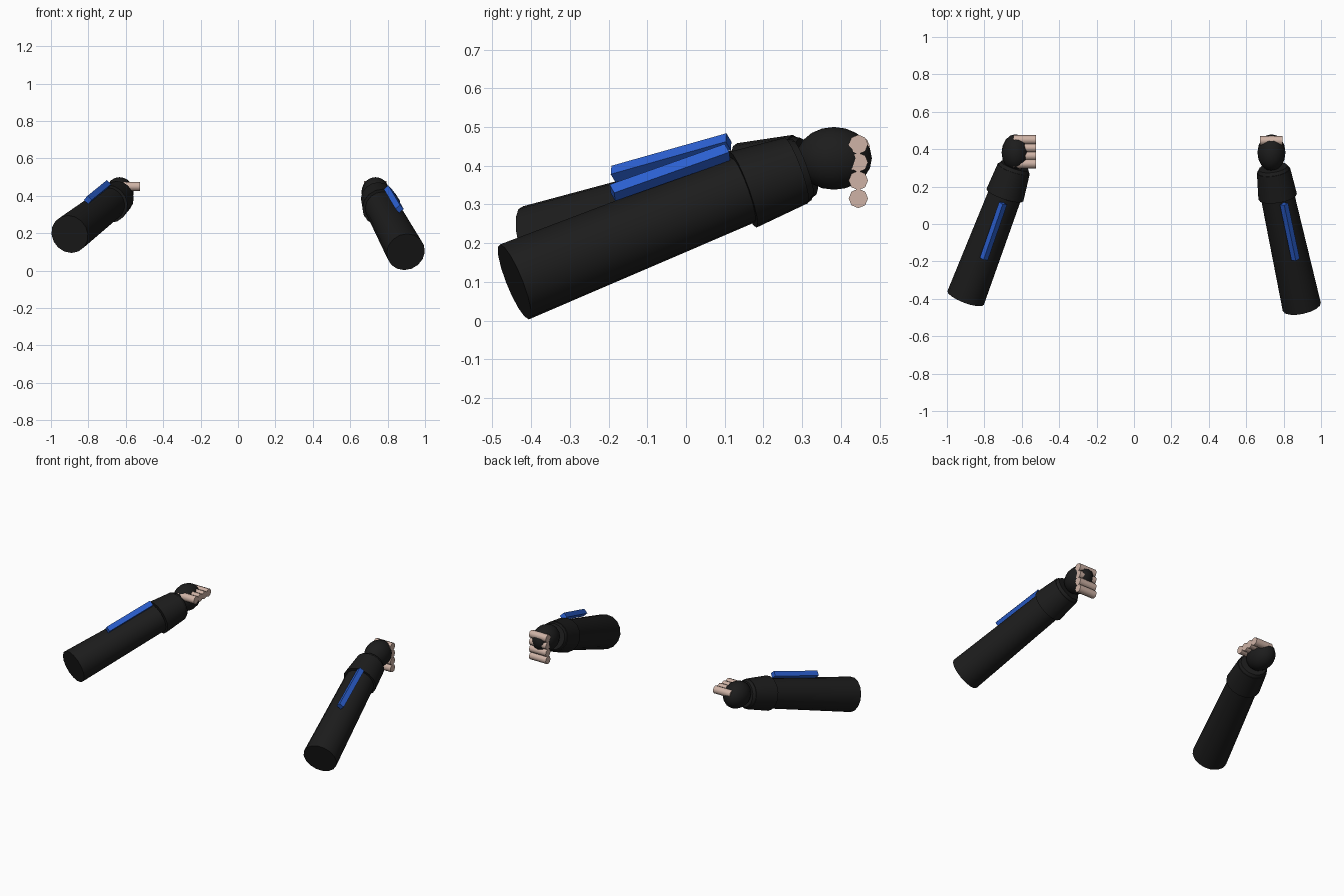
import bpy, math
from mathutils import Vector, Matrix

cube = bpy.data.objects.get("Cube")
if cube:
    bpy.data.objects.remove(cube, do_unlink=True)


def material(name, rgb):
    m = bpy.data.materials.new(name)
    m.use_nodes = True
    m.diffuse_color = (*rgb, 1)
    m.node_tree.nodes["Principled BSDF"].inputs["Base Color"].default_value = (*rgb, 1)
    return m


BLACK = material("black cloth", (0.012, 0.012, 0.012))
BLUE = material("blue trim", (0.025, 0.12, 0.65))
SKIN = material("skin", (0.62, 0.45, 0.38))


def finish(name, mat, smooth=True):
    ob = bpy.context.object
    ob.name = name
    ob.data.materials.append(mat)
    if smooth:
        bpy.ops.object.shade_smooth_by_angle(angle=math.radians(50))
    return ob


def tube(name, a, b, r1, r2, mat, sides=16):
    """Tapered cylinder running from point a to point b."""
    a, b = Vector(a), Vector(b)
    bpy.ops.mesh.primitive_cone_add(vertices=sides, radius1=r1, radius2=r2,
                                    depth=(b - a).length)
    ob = finish(name, mat)
    ob.matrix_world = Matrix.Translation((a + b) / 2) @ \
        (b - a).to_track_quat('Z', 'Y').to_matrix().to_4x4()


def bar(name, a, b, side, mat):
    """Square bar from a to b, turned so that one edge points up."""
    a, b = Vector(a), Vector(b)
    axis = (b - a).normalized()
    across = axis.cross(Vector((0, 0, 1))).normalized()
    up = across.cross(axis)
    bpy.ops.mesh.primitive_cube_add(size=1)
    ob = finish(name, mat, smooth=False)
    frame = Matrix((across, axis, up)).transposed().to_4x4()
    ob.matrix_world = Matrix.Translation((a + b) / 2) @ frame @ \
        Matrix.Rotation(math.radians(45), 4, 'Y') @ \
        Matrix.Diagonal((side, (b - a).length, side, 1))


def arm(side, elbow, wrist, cuff_end, hand, trim, fingers):
    # Sleeve and wider cuff
    tube(side + "_sleeve", elbow, wrist, 0.104, 0.09, BLACK)
    start, end = Vector(wrist), Vector(cuff_end)
    tube(side + "_cuff", start, end, 0.104, 0.09, BLACK)
    tube(side + "_cuff_rim", end, end + (end - start) * 0.12, 0.086, 0.078, BLACK)
    # Raised trim along the top of the sleeve
    bar(side + "_sleeve_trim", trim[0], trim[1], 0.032, BLUE)
    # Gloved fist
    bpy.ops.mesh.primitive_uv_sphere_add(segments=16, ring_count=10, radius=1, location=hand)
    bpy.context.object.scale = (0.075, 0.098, 0.081)
    finish(side + "_hand", BLACK)
    # Fingers lie across the fist
    for i, (x, y, z) in enumerate(fingers):
        tube(f"{side}_finger_{i + 1}", (x - 0.06, y, z), (x + 0.06, y, z),
             0.025, 0.025, SKIN, 8)


arm("left", (0.897, -0.443, 0.1), (0.768, 0.147, 0.338), (0.746, 0.285, 0.388),
    (0.735, 0.382, 0.419),
    ((0.864, -0.19, 0.33), (0.802, 0.107, 0.435)),
    [(0.735, 0.445, 0.455 - 0.0465 * i) for i in range(4)])

arm("right", (-0.9, -0.395, 0.195), (-0.69, 0.155, 0.357), (-0.643, 0.295, 0.392),
    (-0.633, 0.382, 0.419),
    ((-0.803, -0.187, 0.378), (-0.7, 0.11, 0.462)),
    [(-0.585, 0.45 - 0.0425 * i, 0.45) for i in range(4)])
